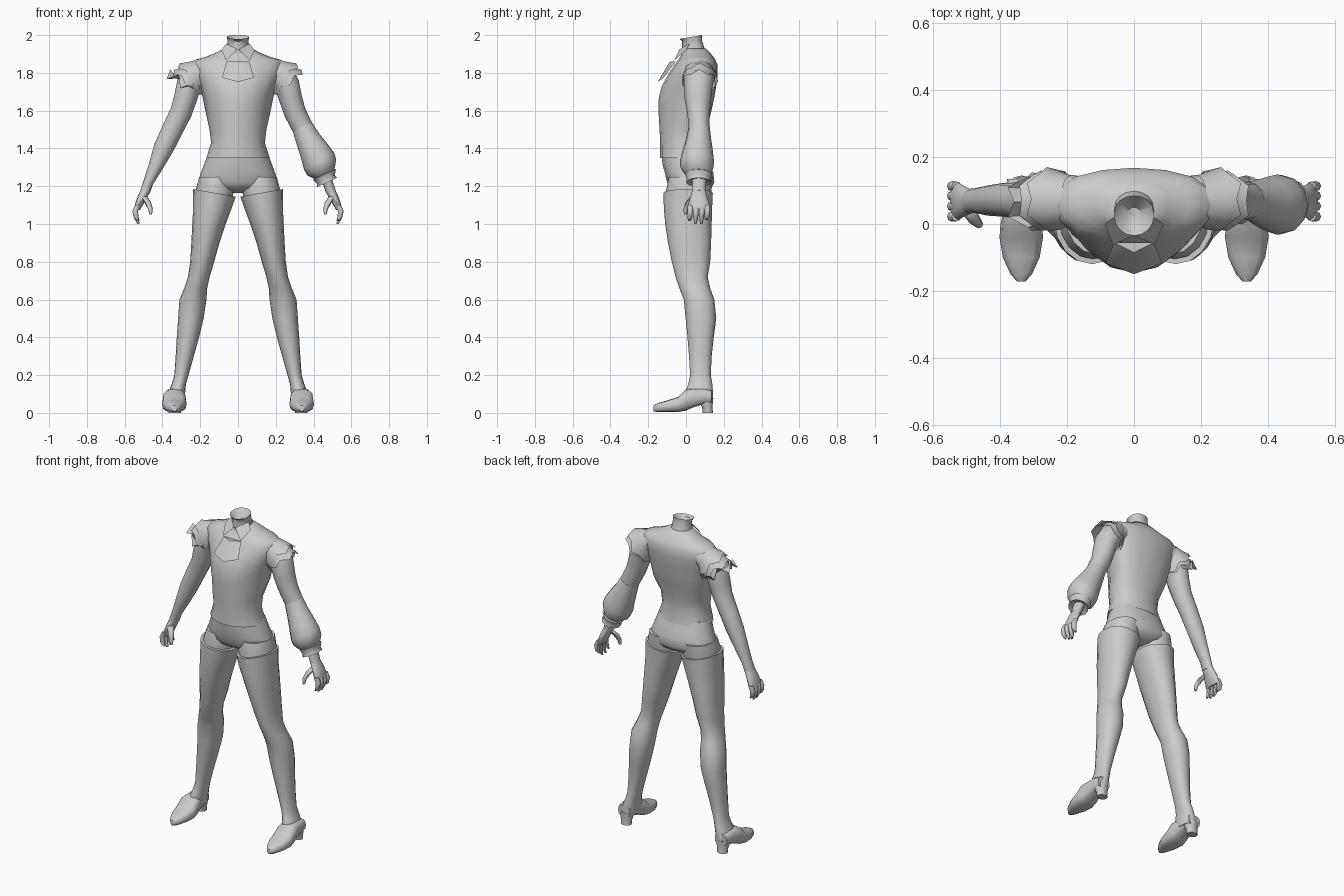
import bpy, bmesh, math
from mathutils import Vector

grey = bpy.data.materials.new("plain grey")
grey.diffuse_color = (0.6, 0.6, 0.6, 1)


def finish(name, bm, angle=50):
    bmesh.ops.recalc_face_normals(bm, faces=bm.faces)
    me = bpy.data.meshes.new(name)
    bm.to_mesh(me)
    bm.free()
    ob = bpy.data.objects.new(name, me)
    bpy.context.collection.objects.link(ob)
    me.materials.append(grey)
    bpy.ops.object.select_all(action='DESELECT')
    ob.select_set(True)
    bpy.context.view_layer.objects.active = ob
    bpy.ops.object.shade_smooth_by_angle(angle=math.radians(angle))
    return ob


def loft(name, rings, n=16, caps=(True, True), angle=50):
    """Skin a list of point rings."""
    bm = bmesh.new()
    vs = [[bm.verts.new(p) for p in r] for r in rings]
    for a, b in zip(vs, vs[1:]):
        for i in range(n):
            j = (i + 1) % n
            bm.faces.new((a[i], a[j], b[j], b[i]))
    for use, ring in zip(caps, (vs[0], vs[-1])):
        if use:
            bm.faces.new(ring)
    return finish(name, bm, angle)


def level(z, rx, yf, yb, x=0.0, yc=None, n=16, rise=0.0):
    """Horizontal oval with separate front and back depth; rise tilts it sideways."""
    yc = (yf + yb) / 2 if yc is None else yc
    pts = []
    for i in range(n):
        c, s = math.cos(2 * math.pi * i / n), math.sin(2 * math.pi * i / n)
        d = (yb - yc) * s ** 0.8 if s > 1e-6 else (yc - yf) * s
        pts.append(Vector((x + rx * c, yc + d, z + rise * c)))
    return pts


def tilted(x, z, r, y, ry, tilt, s, n=12, jag=0.0):
    """Ring square to a limb that leans out by tilt degrees; jag makes torn points."""
    a = math.radians(tilt)
    pts = []
    for i in range(n):
        t = 2 * math.pi * i / n
        k = jag * (i % 2)
        u = r * math.cos(t)
        pts.append(Vector((s * (x + u * math.cos(a) + k * math.sin(a)),
                           y + ry * math.sin(t), z + u * math.sin(a) - k * math.cos(a))))
    return pts


def tube(name, pts, radii, n=8):
    """Round tube along mostly vertical points."""
    return loft(name, [level(p[2], r, p[1] - r, p[1] + r, p[0], n=n) for p, r in zip(pts, radii)], n)


# Torso with shoulders and neck base
torso = [(1.35, .168, -.137, .118), (1.43, .142, -.137, .105), (1.5, .151, -.14, .11),
         (1.6, .173, -.146, .135), (1.67, .187, -.144, .15), (1.73, .205, -.128, .16),
         (1.79, .232, -.095, .168), (1.84, .245, -.062, .168), (1.87, .225, -.04, .155),
         (1.885, .17, -.03, .145), (1.91, .11, -.02, .125), (1.93, .075, -.015, .105)]
loft("torso", [level(z, rx, f, b, yc=.06 if z > 1.5 else 0.0) for z, rx, f, b in torso])

# Neck with a sunken open top
neck = [(1.89, .07, -.025, .11), (1.94, .057, -.02, .095), (1.97, .055, -.02, .085), (1.99, .06, -.035, .085)]
rings = [level(z, rx, f, b) for z, rx, f, b in neck]
rings.append(level(1.95, .02, 0, .05))
for p in rings[3]:
    p.z += (p.y - .025) * .17
loft("neck", rings, caps=(False, True))

# Collar wings and chest flap
bm = bmesh.new()
for s in (-1, 1):
    q = [(s * .062, .02, 1.955), (s * .004, -.035, 1.925), (s * .062, -.062, 1.865), (s * .088, .0, 1.92)]
    bm.faces.new([bm.verts.new(p) for p in q])
finish("collar", bm)
bm = bmesh.new()
flap = [(-.06, -.055, 1.86), (.06, -.055, 1.86), (.085, -.117, 1.775), (0, -.15, 1.752), (-.085, -.117, 1.775)]
tip = [bm.verts.new(p) for p in flap]
mid = bm.verts.new((0, -.085, 1.86))
for i in range(5):
    bm.faces.new((tip[i], tip[(i + 1) % 5], mid))
finish("chest_flap", bm)

# Shorts
hips = [(1.375, .158, -.13, .108), (1.32, .178, -.125, .125), (1.27, .197, -.112, .145),
        (1.22, .212, -.10, .15), (1.19, .17, -.08, .135), (1.165, .07, -.02, .09)]
loft("shorts", [level(z, rx, f, b, yc=.02) for z, rx, f, b in hips])

# Legs: height, inner x, outer x, front, back
leg = [(1.165, .012, .238, -.12, .142), (1.08, .035, .238, -.117, .138), (1.0, .065, .242, -.11, .136),
       (.9, .098, .247, -.095, .133), (.8, .126, .253, -.075, .128), (.72, .15, .265, -.055, .115),
       (.66, .163, .285, -.035, .128), (.6, .167, .31, -.012, .15), (.5, .182, .317, -.002, .16),
       (.4, .206, .324, .008, .147), (.3, .234, .33, .016, .136), (.2, .262, .337, .022, .131),
       (.15, .276, .352, .012, .14), (.1, .28, .372, -.01, .143), (.06, .285, .38, .0, .143)]
# Shoe: y, half width, bottom, top
shoe = [(-.172, .012, .008, .04), (-.15, .032, .005, .052), (-.1, .055, .005, .066), (-.04, .065, .005, .085),
        (0, .062, .012, .125), (.04, .053, .03, .13), (.09, .05, .045, .13), (.135, .042, .05, .12)]
for s, side in ((-1, "left"), (1, "right")):
    loft(side + "_leg", [level(z, (o - i) / 2, f, b, s * (o + i) / 2, rise=s * (.02 if z > 1.1 else 0))
                         for z, i, o, f, b in leg])
    # Bare thigh inside the stocking top
    loft(side + "_thigh", [level(1.25, .09, -.09, .14, s * .115), level(1.18, .102, -.105, .135, s * .122),
                           level(1.12, .095, -.1, .125, s * .13)])
    rings = []
    for y, w, lo, hi in shoe:
        ring = []
        for k in range(12):
            c, q = math.cos(math.tau * k / 12), math.sin(math.tau * k / 12)
            x = s * .337 + w * math.copysign(abs(c) ** .7, c)
            ring.append(Vector((x, y, (lo + hi) / 2 + (hi - lo) / 2 * math.copysign(abs(q) ** .7, q))))
        rings.append(ring)
    loft(side + "_shoe", rings, 12)
    loft(side + "_heel", [level(0, .032, .088, .143, s * .335, n=12), level(.03, .034, .085, .14, s * .335, n=12),
                          level(.08, .046, .05, .145, s * .335, n=12)], 12)

    # Arm: x, z, radius, y, depth, tilt
    arm = [(.17, 1.81, .06, .07, .075, 75), (.225, 1.79, .075, .07, .08, 50), (.262, 1.73, .067, .065, .075, 28),
           (.28, 1.66, .061, .063, .07, 18), (.302, 1.59, .058, .066, .06, 23), (.347, 1.5, .056, .07, .054, 26),
           (.395, 1.4, .053, .072, .05, 25), (.438, 1.3, .038, .07, .045, 24), (.475, 1.22, .027, .07, .037, 24),
           (.492, 1.17, .027, .068, .037, 20)]
    loft(side + "_arm", [tilted(*a, s) for a in arm], 12)

    # Hand: palm, fingers and thumb
    palm = [(.488, 1.18, .025, .068, .035, 20), (.508, 1.14, .024, .068, .046, 18),
            (.526, 1.1, .02, .068, .056, 15), (.535, 1.075, .015, .068, .055, 5)]
    loft(side + "_palm", [tilted(*a, s) for a in palm], 12)
    for k, (y, end) in enumerate(((.022, 1.015), (.053, 1.0), (.084, 1.0), (.113, 1.02))):
        tube(f"{side}_finger_{k + 1}", [(s * .53, y, 1.1), (s * .544, y, 1.07), (s * .54, y - .002, 1.035),
                                        (s * .527, y - .003, end)], (.014, .015, .013, .006))
    tube(side + "_thumb", [(s * .498, .04, 1.145), (s * .478, .015, 1.115), (s * .464, 0, 1.08),
                           (s * .462, -.004, 1.05)], (.018, .018, .013, .007))

    # Torn shoulder layers
    loft(side + "_shoulder_cap", [tilted(.19, 1.815, .06, .07, .075, 62, s), tilted(.225, 1.785, .088, .07, .088, 52, s),
                                  tilted(.24, 1.772, .105, .075, .095, 50, s, jag=.028)], 12, (False, False))
    loft(side + "_torn_sleeve", [tilted(.228, 1.785, .08, .07, .085, 50, s), tilted(.25, 1.762, .085, .068, .085, 42, s),
                                 tilted(.262, 1.755, .097, .07, .09, 40, s, jag=.025)], 12, (False, False))

# Extra torn layer on the bare arm
loft("torn_sleeve_end", [tilted(.25, 1.76, .076, .067, .08, 35, -1), tilted(.268, 1.735, .078, .066, .08, 33, -1),
                         tilted(.275, 1.765, .1, .066, .088, 33, -1, jag=.055)], 12, (False, False))

# Puffed sleeve and cuff
puff = [(.34, 1.515, .056, .07, .056, 26), (.37, 1.45, .066, .067, .066, 27), (.402, 1.39, .079, .062, .08, 29),
        (.428, 1.335, .091, .058, .09, 30), (.443, 1.3, .088, .058, .088, 29), (.455, 1.272, .066, .062, .072, 27),
        (.46, 1.255, .05, .065, .06, 26)]
loft("puff_sleeve", [tilted(*p, 1) for p in puff], 12)
cuff = [(.454, 1.27, .05, .067, .06, 25), (.458, 1.262, .066, .067, .071, 25), (.466, 1.235, .052, .067, .062, 25),
        (.472, 1.22, .058, .067, .066, 25), (.468, 1.23, .03, .067, .04, 25)]
loft("cuff", [tilted(*c, 1) for c in cuff], 12)
